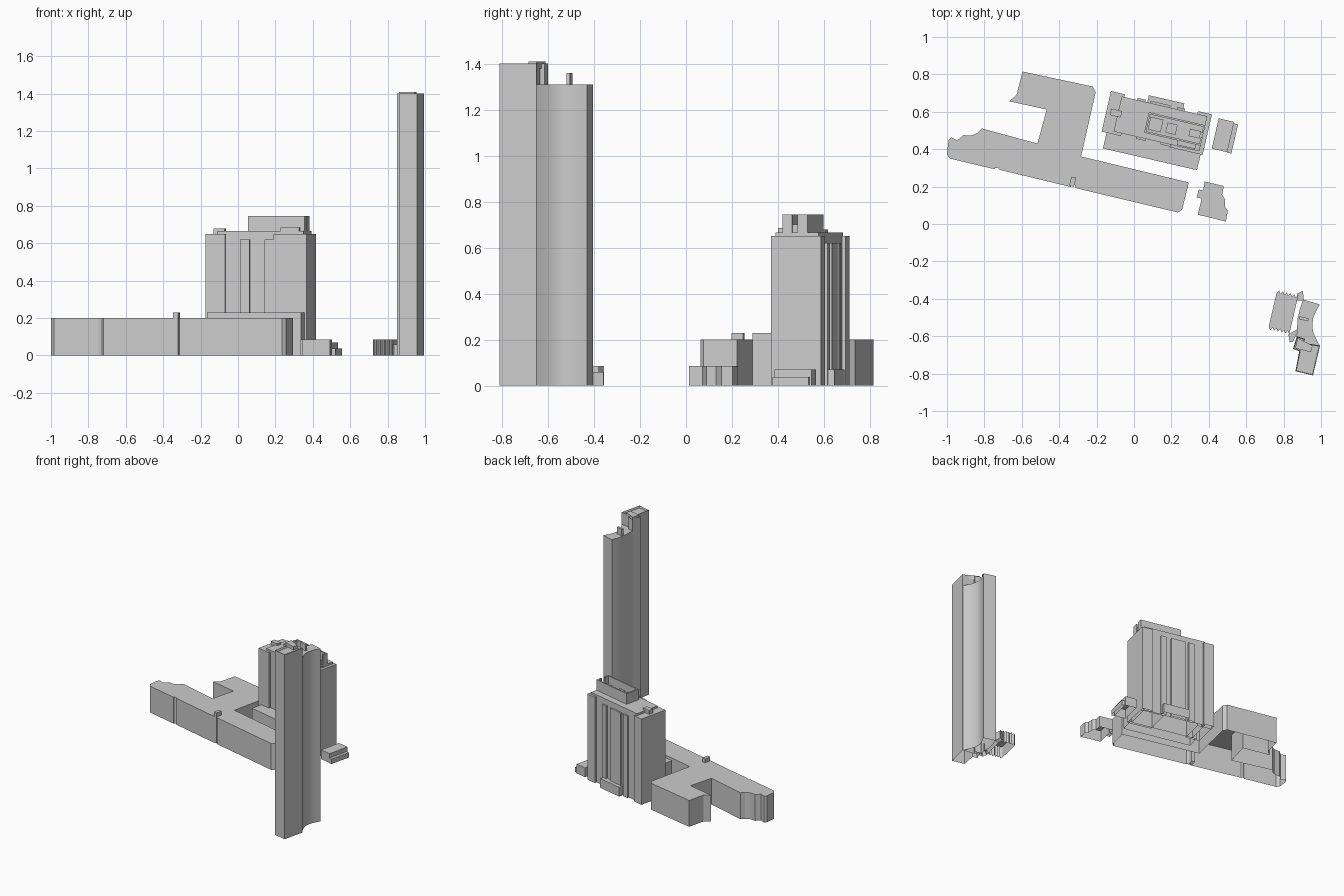
import bpy, bmesh
from math import radians, cos, sin, pi

ANG = radians(-13)   # the street grid is turned by this angle


def prism(name, pts, z0, z1, lip=0, smooth=False):
    """Upright walls and a roof over an outline, open below; lip sinks the roof behind a parapet."""
    bm = bmesh.new()
    base = bm.faces.new([bm.verts.new((x, y, z0)) for x, y in pts])
    bm.normal_update()
    if base.normal.z < 0:
        base.normal_flip()
    ext = bmesh.ops.extrude_face_region(bm, geom=[base], use_keep_orig=True)
    top = [g for g in ext['geom'] if isinstance(g, bmesh.types.BMFace)][0]
    bmesh.ops.translate(bm, verts=top.verts[:], vec=(0, 0, z1 - z0))
    bmesh.ops.recalc_face_normals(bm, faces=bm.faces[:])
    bmesh.ops.delete(bm, geom=[base], context='FACES_ONLY')
    if lip:
        bmesh.ops.inset_region(bm, faces=[top], thickness=0.006)
        bmesh.ops.translate(bm, verts=top.verts[:], vec=(0, 0, -lip))
    me = bpy.data.meshes.new(name)
    bm.to_mesh(me)
    bm.free()
    ob = bpy.data.objects.new(name, me)
    bpy.context.collection.objects.link(ob)
    if smooth:
        bpy.ops.object.select_all(action='DESELECT')
        bpy.context.view_layer.objects.active = ob
        ob.select_set(True)
        bpy.ops.object.shade_smooth_by_angle(angle=radians(20))
    return ob


def local(u, v, origin=(0.122, 0.54)):
    return (origin[0] + u * cos(ANG) - v * sin(ANG), origin[1] + u * sin(ANG) + v * cos(ANG))


def block(name, u0, u1, v0, v1, z0, z1, lip=0, origin=(0.122, 0.54)):
    """Box in the turned frame, by default centred on the middle tower."""
    return prism(name, [local(u, v, origin) for u, v in ((u0, v0), (u1, v0), (u1, v1), (u0, v1))], z0, z1, lip)


# Long low building with a rear wing
prism("long_low_building", [
    (-0.596, 0.815), (-0.221, 0.735), (-0.205, 0.705), (-0.283, 0.361), (0.293, 0.222), (0.257, 0.075),
    (0.234, 0.062), (-0.312, 0.192), (-0.318, 0.213), (-0.340, 0.218), (-0.337, 0.198),
    (-0.72, 0.29), (-0.728, 0.302), (-0.745, 0.298), (-0.745, 0.293),
    (-0.985, 0.35), (-1.0, 0.372), (-0.992, 0.447), (-0.978, 0.463), (-0.944, 0.447),
    (-0.912, 0.475), (-0.869, 0.473), (-0.837, 0.487), (-0.815, 0.511), (-0.516, 0.43),
    (-0.467, 0.612), (-0.639, 0.65), (-0.668, 0.655), (-0.628, 0.69)], 0, 0.2)
block("stair_head", -0.013, 0.013, -0.025, 0.025, 0.0, 0.23, origin=(-0.328, 0.226))

# Middle tower: recessed core, full-depth wings and front base
core_top = 0.665
block("tower_core", -0.215, 0.255, -0.096, 0.096, 0, core_top)
block("tower_wing_left", -0.277, -0.171, -0.111, 0.07, 0, 0.65)
block("tower_wing_left_rear", -0.277, -0.2, 0.07, 0.111, 0, 0.65)
block("tower_wing_right", 0.096, 0.277, -0.111, 0.085, 0, 0.65)
block("tower_wing_right_rear", 0.2, 0.277, 0.085, 0.111, 0, 0.65)
for i, (a, b) in enumerate(((-0.09, -0.038), (0.044, 0.096))):
    block(f"front_bay_{i}", a, b, -0.107, -0.09, 0.2, 0.62)
for i, (a, b) in enumerate(((-0.13, -0.085), (-0.06, 0.05), (0.09, 0.13))):
    block(f"rear_bay_{i}", a, b, 0.09, 0.108, 0, 0.62)
block("rear_canopy", -0.075, 0.12, 0.09, 0.135, 0, 0.07)
block("front_base", -0.258, 0.258, -0.043, 0.06, 0, 0.23, origin=(0.095, 0.388))

# Roof screen walls around the plant boxes
C = (0.218, 0.508)
L, D, T = 0.155, 0.056, 0.01
for n, a, b, c, d in (("front", -L, L, -D, -D + T), ("rear", -L, L, D - T, D),
                      ("left", -L, -L + T, -D, D),
                      ("right_a", L - T, L, -D, -0.012), ("right_b", L - T, L, 0.012, D)):
    block(f"roof_screen_{n}", a, b, c, d, 0.65, 0.745, origin=C)
block("plant_box_large", -0.14, -0.07, -0.035, 0.035, 0.65, 0.70, origin=C)
block("plant_box_small", -0.045, 0.01, -0.03, 0.025, 0.65, 0.70, origin=C)
block("plant_box_right", 0.08, 0.14, -0.02, 0.02, 0.65, 0.70, origin=C)
block("roof_hut_left", -0.255, -0.195, -0.015, 0.02, 0.64, 0.68)
block("roof_hut_front", 0.13, 0.23, -0.09, -0.065, 0.64, 0.685)

# Small pavilions on the right
block("east_pavilion", -0.053, 0.032, -0.083, 0.083, 0, 0.07, origin=(0.486, 0.472))
block("east_pavilion_step", 0.032, 0.055, -0.085, 0.075, 0, 0.037, origin=(0.486, 0.472))
prism("south_pavilion", [(0.378, 0.227), (0.48, 0.203), (0.471, 0.155), (0.488, 0.13), (0.486, 0.09),
                         (0.502, 0.072), (0.491, 0.013), (0.341, 0.05), (0.362, 0.137)], 0, 0.085)
prism("south_pavilion_porch", [(0.335, 0.142), (0.347, 0.185), (0.372, 0.178), (0.362, 0.136)], 0, 0.085)

# Tall tower: slab with a concave east face
arc = []
for i in range(13):
    t = i / 12
    arc.append((0.993 - 0.04 * sin(pi * t) + 0.0 * t, -0.43 - 0.22 * t))
prism("tall_curved_slab", [(0.904, -0.404)] + arc +
      [(0.885, -0.635), (0.868, -0.60), (0.871, -0.585), (0.874, -0.51), (0.888, -0.45)],
      0, 1.31, smooth=True)
prism("tall_end_block", [(0.995, -0.65), (0.957, -0.81), (0.863, -0.787), (0.884, -0.68), (0.85, -0.668),
                         (0.871, -0.60), (0.915, -0.615), (0.905, -0.635)], 0, 1.4, lip=0.015)
prism("tall_roof_hut", [(0.862, -0.665), (0.874, -0.61), (0.955, -0.65), (0.945, -0.685)], 1.38, 1.41)
block("tall_roof_mast", -0.025, 0.025, -0.008, 0.008, 1.3, 1.36, origin=(0.908, -0.507))

# Low annex with sawtooth flanks beside the tall tower
A = (0.79, -0.47)
teeth = 6
north, south = [], []
for i in range(teeth):
    u = -0.05 + i * 0.021
    north += [(u, 0.092), (u + 0.011, 0.108)]
    south += [(u, -0.092), (u + 0.011, -0.108)]
prism("sawtooth_annex", [local(u, v, A) for u, v in north + south[::-1]], 0, 0.085)
prism("north_fin", [(0.868, -0.41), (0.872, -0.372), (0.903, -0.358), (0.908, -0.41)], 0, 0.06)
prism("south_fin", [(0.825, -0.59), (0.833, -0.632), (0.85, -0.632), (0.88, -0.56)], 0, 0.06)
